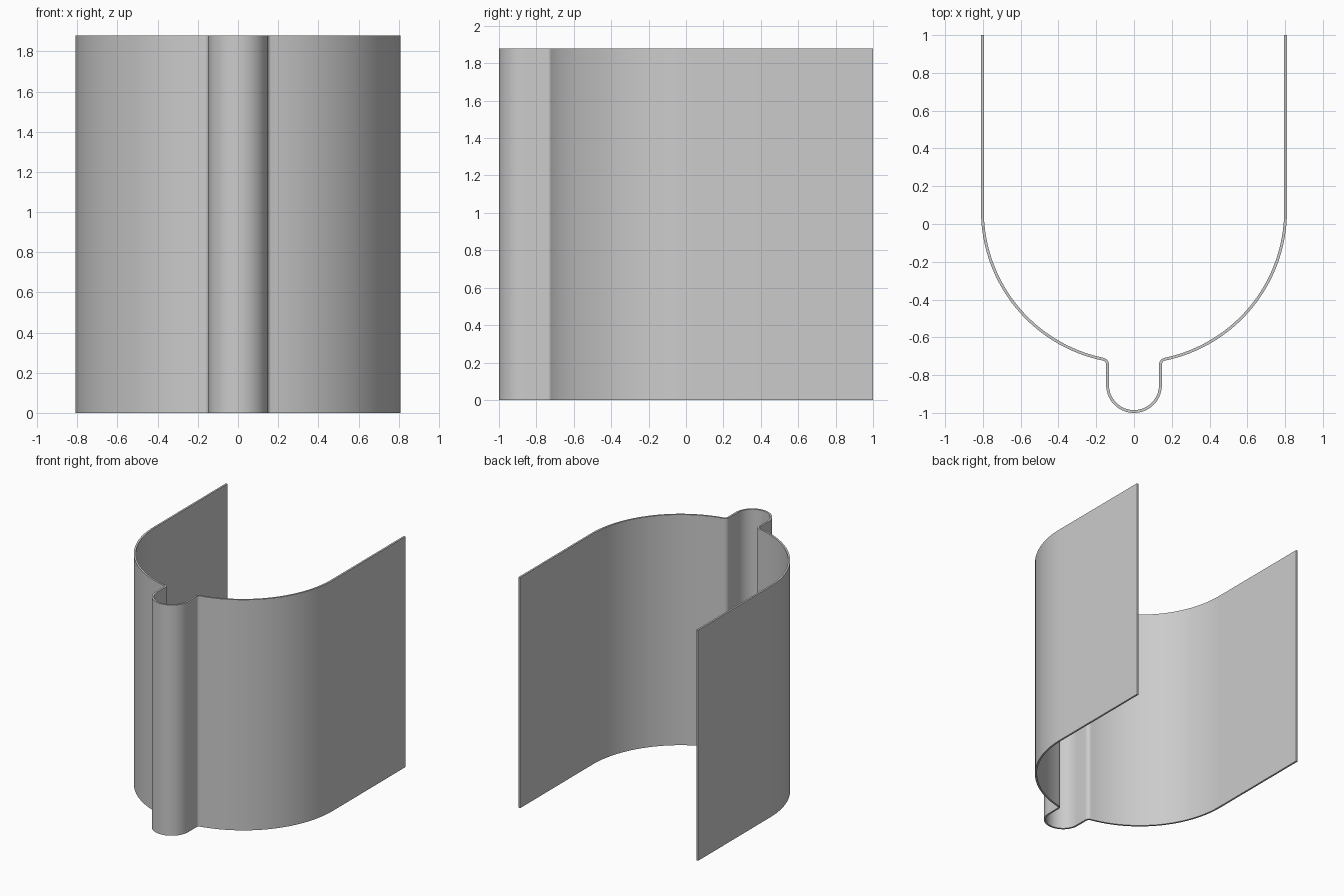
import bpy
import bmesh
from math import acos, cos, sin, pi, sqrt

HEIGHT = 1.88
HALF_WALL = 0.0075
SHELL_R, SHELL_Y = 0.8025, 0.07      # large rounded wall
RIB_R = 0.14                         # narrow channel at the front
RIB_Y = -1 + HALF_WALL + RIB_R
FILLET = 0.03                        # blend between wall and channel

if "Cube" in bpy.data.objects:
    bpy.data.objects.remove(bpy.data.objects["Cube"])

grey = bpy.data.materials.new("light_grey")
grey.use_nodes = True
colour = (0.6, 0.6, 0.6, 1)
grey.diffuse_color = colour
grey.node_tree.nodes["Principled BSDF"].inputs["Base Color"].default_value = colour


def arc(cx, cy, radius, start, end, steps, side=1):
    """Mid-wall points with their outward normals."""
    out = []
    for i in range(steps + 1):
        a = start + (end - start) * i / steps
        c, s = cos(a), sin(a)
        out.append((cx + radius * c, cy + radius * s, side * c, side * s))
    return out


# Half of the wall profile: straight side, big arc, fillet, channel
fx = RIB_R + FILLET
reach = SHELL_R + FILLET
turn = acos(fx / reach)
fy = SHELL_Y - sqrt(reach ** 2 - fx ** 2)
half = [(SHELL_R, 1, 1, 0)]
half += arc(0, SHELL_Y, SHELL_R, 0, -turn, 40)
half += arc(fx, fy, FILLET, pi - turn, pi, 10, -1)[1:]
half += arc(0, RIB_Y, RIB_R, 0, -pi / 2, 20)

# Mirror to the other side, then offset to both wall faces
path = half + [(-x, y, -nx, ny) for x, y, nx, ny in reversed(half[:-1])]
outer = [(x + nx * HALF_WALL, y + ny * HALF_WALL) for x, y, nx, ny in path]
inner = [(x - nx * HALF_WALL, y - ny * HALF_WALL) for x, y, nx, ny in path]

# Raise the profile as a thin strip of quads
bm = bmesh.new()
rows = [[bm.verts.new((x, y, z)) for x, y in line]
        for line, z in ((outer, 0), (outer, HEIGHT), (inner, HEIGHT), (inner, 0))]
for k in range(4):
    a, b = rows[k], rows[(k + 1) % 4]
    for i in range(len(path) - 1):
        bm.faces.new((a[i], a[i + 1], b[i + 1], b[i]))
for end in (0, -1):
    bm.faces.new([row[end] for row in rows])
bmesh.ops.recalc_face_normals(bm, faces=bm.faces)

mesh = bpy.data.meshes.new("curved_wall")
bm.to_mesh(mesh)
bm.free()
mesh.materials.append(grey)
wall = bpy.data.objects.new("curved_wall", mesh)
bpy.context.collection.objects.link(wall)

# Smooth curves, sharp rims
bpy.ops.object.select_all(action="DESELECT")
wall.select_set(True)
bpy.context.view_layer.objects.active = wall
bpy.ops.object.shade_smooth_by_angle(angle=pi / 6)
